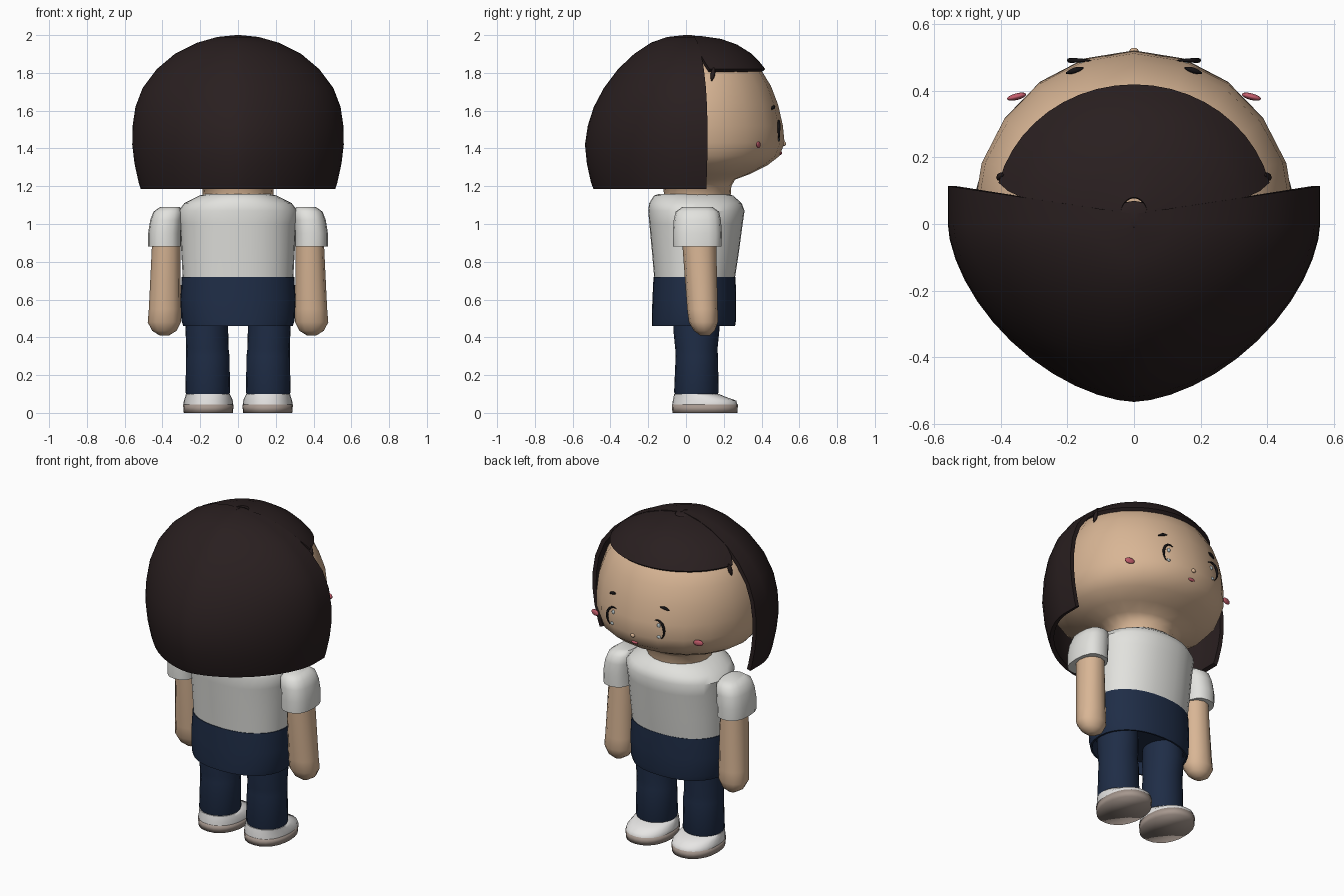
import bpy
import bmesh
import math

cube = bpy.data.objects.get("Cube")
if cube:
    bpy.data.objects.remove(cube, do_unlink=True)


def material(name, rgb):
    m = bpy.data.materials.new(name)
    m.use_nodes = True
    m.diffuse_color = (*rgb, 1)
    bsdf = next(n for n in m.node_tree.nodes if n.type == 'BSDF_PRINCIPLED')
    bsdf.inputs["Base Color"].default_value = (*rgb, 1)
    bsdf.inputs["Roughness"].default_value = 0.8
    return m


HAIR = material("dark_brown_hair", (0.022, 0.0135, 0.014))
SKIN = material("skin", (0.69, 0.465, 0.30))
SHIRT = material("shirt_white", (0.76, 0.76, 0.73))
NAVY = material("navy_cloth", (0.0135, 0.026, 0.062))
SHOE = material("shoe_white", (0.80, 0.79, 0.78))
SOLE = material("sole_taupe", (0.38, 0.31, 0.27))
BLACK = material("lash_black", (0.008, 0.007, 0.008))
PINK = material("blush_pink", (0.55, 0.11, 0.15))
GLINT = material("eye_glint", (0.50, 0.58, 0.60))


def finish(name, bm, mat, angle=40, thickness=0):
    bmesh.ops.recalc_face_normals(bm, faces=bm.faces)
    me = bpy.data.meshes.new(name)
    bm.to_mesh(me)
    bm.free()
    me.materials.append(mat)
    ob = bpy.data.objects.new(name, me)
    bpy.context.collection.objects.link(ob)
    bpy.ops.object.select_all(action='DESELECT')
    ob.select_set(True)
    bpy.context.view_layer.objects.active = ob
    if thickness:
        mod = ob.modifiers.new("thickness", 'SOLIDIFY')
        mod.thickness = thickness
        bpy.ops.object.modifier_apply(modifier=mod.name)
    bpy.ops.object.shade_smooth_by_angle(angle=math.radians(angle))
    return ob


def skin_rows(bm, rows, closed):
    rows = [[bm.verts.new(p) for p in row] for row in rows]
    n = len(rows[0])
    for a, b in zip(rows, rows[1:]):
        for i in range(n if closed else n - 1):
            j = (i + 1) % n
            bm.faces.new((a[i], a[j], b[j], b[i]))
    return rows


def loft(name, rings, mat, segs=24, power=2.0, angle=40):
    """Stack of rounded rings, each (z, centre x, centre y, half width, half depth)."""
    bm = bmesh.new()
    rows = []
    for z, cx, cy, rx, ry in rings:
        row = []
        for i in range(segs):
            t = math.tau * i / segs
            c, s = math.cos(t), math.sin(t)
            row.append((cx + rx * math.copysign(abs(c) ** (2 / power), c),
                        cy + ry * math.copysign(abs(s) ** (2 / power), s), z))
        rows.append(row)
    rows = skin_rows(bm, rows, True)
    bm.faces.new(rows[0])
    bm.faces.new(rows[-1])
    return finish(name, bm, mat, angle)


def ball(name, loc, size, mat, turn=0):
    bm = bmesh.new()
    bmesh.ops.create_uvsphere(bm, u_segments=14, v_segments=8, radius=1)
    ob = finish(name, bm, mat, 60)
    ob.location, ob.scale, ob.rotation_euler.z = loc, size, turn
    return ob


# Head and neck in one turned form; (z, cx, cy, rx, ry)
HEAD = [(1.13, 0, .06, .185, .175), (1.20, 0, .06, .19, .18), (1.235, 0, .06, .25, .20),
        (1.265, 0, .05, .34, .29), (1.31, 0, .04, .42, .39), (1.36, 0, .03, .462, .465),
        (1.43, 0, .03, .48, .492), (1.52, 0, .035, .482, .478), (1.63, 0, .05, .47, .438),
        (1.73, 0, .055, .435, .395), (1.82, 0, .06, .385, .335), (1.89, 0, .07, .27, .24),
        (1.93, 0, .08, .15, .14), (1.945, 0, .08, .04, .04)]
loft("head", HEAD, SKIN, 20, 2.0, 60)


def on_face(x, z, lift=0.0):
    for a, b in zip(HEAD, HEAD[1:]):
        if a[0] <= z <= b[0]:
            t = (z - a[0]) / (b[0] - a[0])
            cy, rx, ry = (a[k] + (b[k] - a[k]) * t for k in (2, 3, 4))
            return (x, cy + ry * math.sqrt(1 - (x / rx) ** 2) + lift, z)


# Bobbed hair: open-fronted shell from (z, half width, back depth)
BOB = [(1.185, .515, .49), (1.22, .526, .503), (1.32, .548, .525), (1.42, .56, .535),
       (1.52, .558, .52), (1.62, .543, .488), (1.72, .505, .435), (1.82, .43, .36),
       (1.90, .335, .275), (1.96, .215, .185), (1.99, .11, .10), (2.0, .01, .01)]
rows = []
for z, rx, back in BOB:
    edge = .03 + .15 * rx
    row = [(rx, edge, z)]
    for i in range(25):
        t = math.pi * i / 24
        c, s = math.cos(t), math.sin(t)
        row.append((rx * math.copysign(abs(c) ** 1.2, c), -back * abs(s) ** 1.2, z))
    row.append((-rx, edge, z))
    rows.append(row)
bm = bmesh.new()
skin_rows(bm, rows, False)
finish("bob_hair", bm, HAIR, 45, 0.025)

# Fringe: front cap with a straight lower edge, reaching further back near the crown
FRINGE = [(1.82, .42, .39), (1.86, .385, .358), (1.905, .325, .312), (1.95, .235, .24),
          (1.98, .14, .155), (1.995, .04, .05)]
rows = []
for k, (z, rx, ry) in enumerate(FRINGE):
    start = 14 - 3 * k
    angles = [math.radians(start + (180 - 2 * start) * i / 20) for i in range(21)]
    rows.append([(rx * math.cos(t), .03 + ry * math.sin(t), z) for t in angles])
bm = bmesh.new()
skin_rows(bm, rows, False)
finish("fringe", bm, HAIR, 45, 0.022)
ball("hair_whorl", (0, .015, 1.984), (.065, .055, .016), HAIR)

# Torso and hips; the hips have a recessed underside
loft("shirt", [(.70, 0, .045, .292, .212), (.85, 0, .05, .30, .23), (1.0, 0, .053, .308, .247),
               (1.07, 0, .055, .315, .255), (1.11, 0, .05, .285, .245),
               (1.15, 0, .04, .205, .21), (1.16, 0, .04, .17, .18)], SHIRT, 32, 2.2)
loft("hips", [(.53, 0, .04, .265, .195), (.46, 0, .04, .28, .21), (.46, 0, .04, .29, .22),
              (.49, 0, .042, .30, .223), (.60, 0, .044, .305, .222),
              (.72, 0, .045, .298, .217)], NAVY, 32, 2.2)


def stroke(name, points, depth, mat):
    """Tapered tube through points."""
    cu = bpy.data.curves.new(name, 'CURVE')
    cu.dimensions = '3D'
    cu.bevel_depth = depth
    cu.bevel_resolution = 2
    cu.use_fill_caps = True
    sp = cu.splines.new('POLY')
    sp.points.add(len(points) - 1)
    for i, p in enumerate(points):
        sp.points[i].co = (*p, 1)
        sp.points[i].radius = .25 + .75 * math.sin(math.pi * i / (len(points) - 1))
    cu.materials.append(mat)
    bpy.context.collection.objects.link(bpy.data.objects.new(name, cu))


# Paired parts
for side, s in (("left", 1), ("right", -1)):
    loft("sleeve_" + side, [(.88, s * .388, .06, .088, .128), (.95, s * .388, .06, .088, .13),
                            (1.02, s * .38, .06, .085, .125), (1.065, s * .37, .06, .078, .115),
                            (1.09, s * .36, .06, .052, .08)], SHIRT, 16, 2.5, 50)
    loft("arm_" + side, [(.41, s * .39, .10, .025, .025), (.435, s * .39, .097, .065, .055),
                         (.48, s * .39, .092, .088, .077), (.55, s * .387, .087, .085, .081),
                         (.90, s * .38, .07, .075, .09)], SKIN, 12, 2.1, 60)
    loft("leg_" + side, [(.09, s * .16, .055, .11, .11), (.11, s * .16, .055, .118, .118),
                         (.30, s * .16, .057, .115, .112), (.34, s * .162, .055, .112, .112),
                         (.44, s * .165, .055, .113, .122), (.56, s * .165, .055, .11, .12)],
         NAVY, 20)
    loft("sole_" + side, [(0, s * .157, .1, .130, .172), (.045, s * .157, .1, .134, .175)],
         SOLE, 24, 2.2, 180)
    loft("shoe_" + side, [(.045, s * .157, .1, .131, .172), (.065, s * .157, .098, .13, .168),
                          (.085, s * .158, .072, .122, .138), (.1, s * .16, .055, .116, .118)],
         SHOE, 24, 2.2, 60)
    stroke("side_lock_" + side, [(s * (.395 + .004 * i), .148 - .004 * i, 1.83 - .024 * i)
                                 for i in range(4)], .013, HAIR)

    # Face details: lashes lie in one plane just proud of the cheeks
    lash = []
    for i in range(13):
        t = math.radians(115 - 170 * i / 12)
        lash.append((s * (.15 + .045 * math.cos(t)), .492, 1.488 + .06 * math.sin(t)))
    stroke("eyelash_" + side, lash, .0075, BLACK)
    stroke("eyebrow_" + side, [on_face(s * (.152 + .013 * i), 1.622 - .001 * i * i, .004)
                               for i in range(5)], .009, BLACK)
    ball("eye_glint_upper_" + side, on_face(s * .155, 1.515), (.011, .006, .013), GLINT)
    ball("eye_glint_lower_" + side, on_face(s * .16, 1.447), (.013, .006, .009), GLINT)
    ball("cheek_" + side, (s * .353, .383, 1.42), (.03, .010, .018), PINK, -s * .25)

ball("nose", on_face(0, 1.425), (.014, .010, .012), SKIN)
ball("mouth", on_face(0, 1.375), (.022, .008, .009), PINK)
